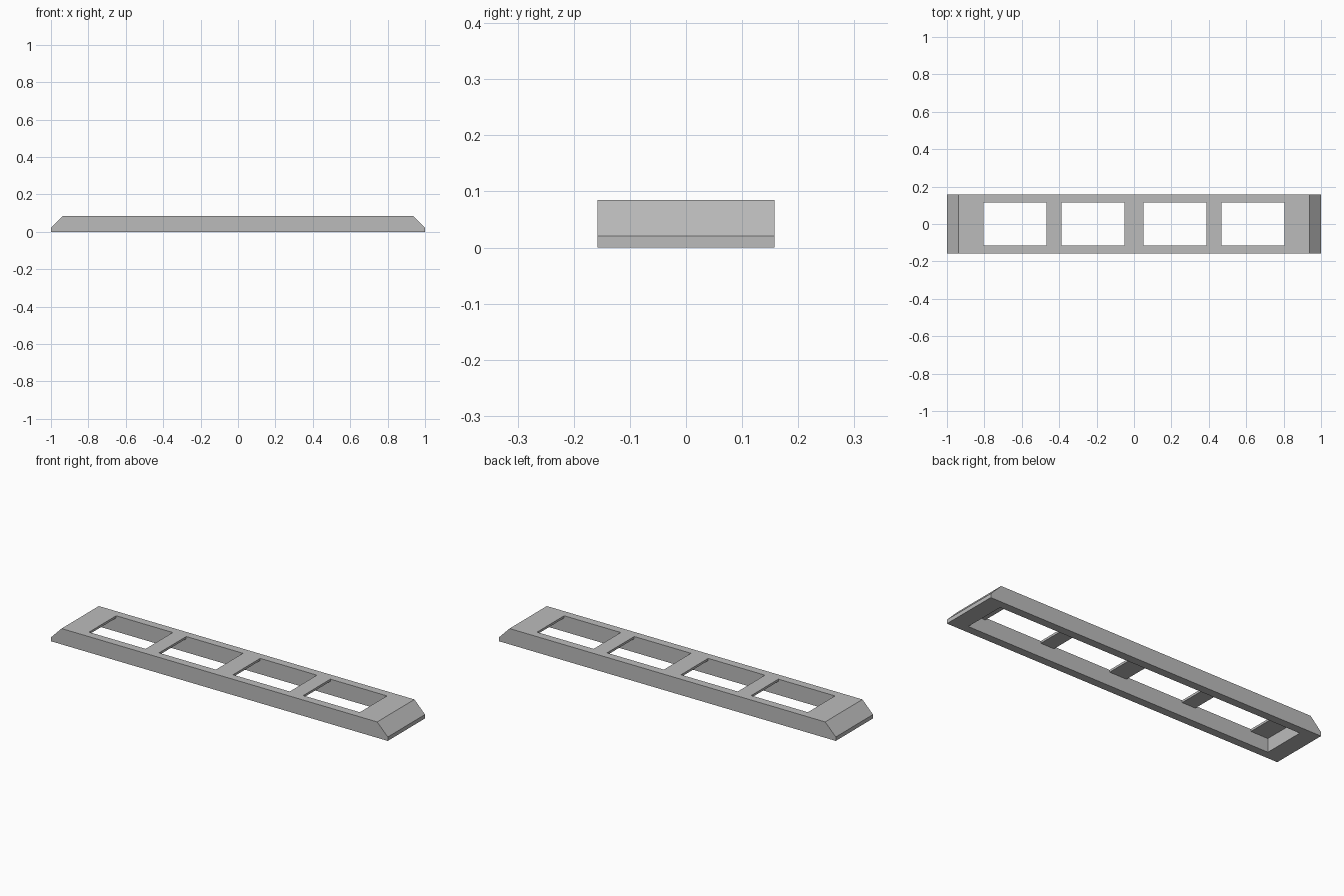
import bpy
import bmesh

cube = bpy.data.objects.get("Cube")
if cube:
    bpy.data.objects.remove(cube, do_unlink=True)

grey = bpy.data.materials.new("plain_grey")
grey.use_nodes = True
colour = (0.5, 0.5, 0.5, 1)
grey.diffuse_color = colour
grey.node_tree.nodes["Principled BSDF"].inputs["Base Color"].default_value = colour

HALF_WIDTH, HEIGHT = 0.158, 0.085
RAIL_INNER, PLATE_UNDER = 0.115, 0.073


def prism(name, profile, y0, y1):
    """Extrude an x-z outline along y."""
    bm = bmesh.new()
    face = bm.faces.new([bm.verts.new((x, y0, z)) for x, z in profile])
    ext = bmesh.ops.extrude_face_region(bm, geom=[face])
    moved = [v for v in ext["geom"] if isinstance(v, bmesh.types.BMVert)]
    bmesh.ops.translate(bm, verts=moved, vec=(0, y1 - y0, 0))
    bmesh.ops.recalc_face_normals(bm, faces=bm.faces)
    mesh = bpy.data.meshes.new(name)
    bm.to_mesh(mesh)
    bm.free()
    obj = bpy.data.objects.new(name, mesh)
    bpy.context.collection.objects.link(obj)
    return obj


def box_profile(x0, x1, z0, z1):
    return [(x0, z0), (x1, z0), (x1, z1), (x0, z1)]


# Long block with chamfered ends
frame = prism("frame", [(-1, 0), (1, 0), (1, 0.021), (0.937, HEIGHT),
                        (-0.937, HEIGHT), (-1, 0.021)], -HALF_WIDTH, HALF_WIDTH)
frame.data.materials.append(grey)

# Hollow underside, then four windows through the thin top plate
cutters = [prism("underside_cutter", box_profile(-0.907, 0.907, -0.1, PLATE_UNDER),
                 -RAIL_INNER, RAIL_INNER)]
for side in (-1, 1):
    for inner, outer in ((0.051, 0.388), (0.468, 0.804)):
        x0, x1 = sorted((side * inner, side * outer))
        cutters.append(prism("window_cutter", box_profile(x0, x1, -0.2, 0.2),
                             -RAIL_INNER, RAIL_INNER))

bpy.context.view_layer.objects.active = frame
for cutter in cutters:
    mod = frame.modifiers.new("cut", "BOOLEAN")
    mod.operation = "DIFFERENCE"
    mod.solver = "EXACT"
    mod.object = cutter
    bpy.ops.object.modifier_apply(modifier=mod.name)
    bpy.data.objects.remove(cutter, do_unlink=True)
